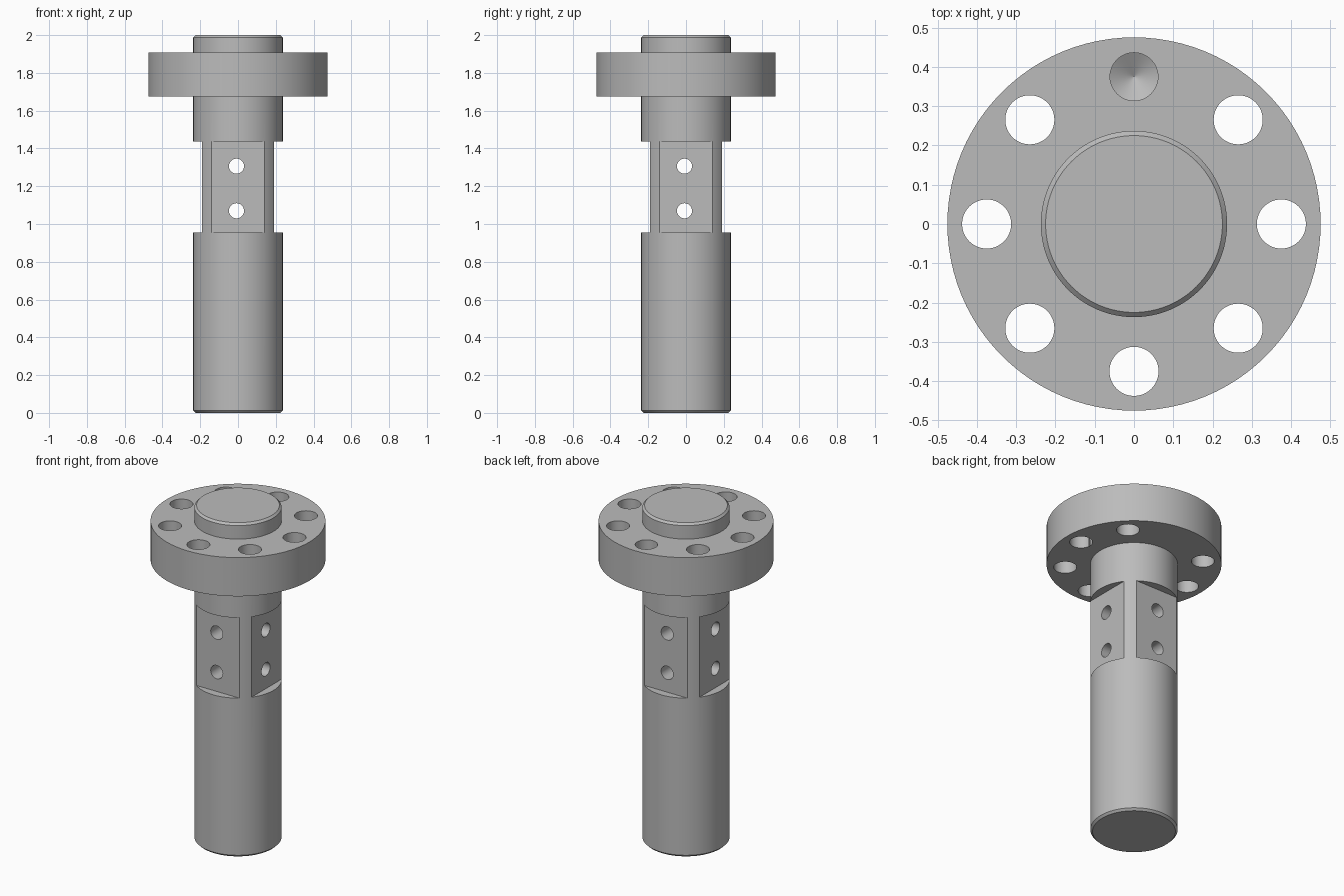
import bpy
import math
from mathutils import Vector

cube = bpy.data.objects.get("Cube")
if cube:
    bpy.data.objects.remove(cube, do_unlink=True)

# Material
grey = bpy.data.materials.new("grey metal")
grey.use_nodes = True
colour = (0.5, 0.5, 0.5, 1)
grey.diffuse_color = colour
grey.node_tree.nodes["Principled BSDF"].inputs["Base Color"].default_value = colour

SHAFT_R, FLANGE_R, CHAMFER = 0.237, 0.475, 0.012
FLANGE_LOW, FLANGE_TOP, HEIGHT = 1.675, 1.907, 2.0
FLAT_LOW, FLAT_TOP, FLAT_DIST = 0.954, 1.436, 0.19
BOLT_CIRCLE = 0.375


def lathe(name, profile, segments):
    """Closed solid of revolution from (radius, z) points, bottom to top."""
    verts, faces = [], []
    for r, z in profile:
        for i in range(segments):
            a = math.tau * i / segments
            verts.append((r * math.cos(a), r * math.sin(a), z))
    for row in range(len(profile) - 1):
        for i in range(segments):
            j = (i + 1) % segments
            low, high = row * segments, (row + 1) * segments
            faces.append((low + i, low + j, high + j, high + i))
    top = (len(profile) - 1) * segments
    faces.append(tuple(reversed(range(segments))))
    faces.append(tuple(range(top, top + segments)))
    mesh = bpy.data.meshes.new(name)
    mesh.from_pydata(verts, [], faces)
    mesh.materials.append(grey)
    obj = bpy.data.objects.new(name, mesh)
    bpy.context.collection.objects.link(obj)
    return obj


def cut(target, cutter):
    """Subtract the cutter from the target and discard it."""
    cutter.hide_render = True
    mod = target.modifiers.new("cut", 'BOOLEAN')
    mod.operation = 'DIFFERENCE'
    mod.solver = 'EXACT'
    mod.object = cutter
    bpy.context.view_layer.objects.active = target
    bpy.ops.object.modifier_apply(modifier=mod.name)
    bpy.data.objects.remove(cutter, do_unlink=True)


# Shaft and flange turned as one piece, with chamfered ends
body = lathe("flanged_shaft", [
    (SHAFT_R - CHAMFER, 0), (SHAFT_R, CHAMFER),
    (SHAFT_R, FLANGE_LOW), (FLANGE_R, FLANGE_LOW),
    (FLANGE_R, FLANGE_TOP), (SHAFT_R, FLANGE_TOP),
    (SHAFT_R, HEIGHT - CHAMFER), (SHAFT_R - CHAMFER, HEIGHT)], 96)

# Four flats milled into the shaft
for k in range(4):
    a = k * math.pi / 2
    depth = 0.2
    centre = Vector((math.cos(a), math.sin(a), 0)) * (FLAT_DIST + depth / 2)
    centre.z = (FLAT_LOW + FLAT_TOP) / 2
    bpy.ops.mesh.primitive_cube_add(size=1, location=centre, rotation=(0, 0, a))
    slab = bpy.context.object
    slab.name = "flat_cutter"
    slab.scale = (depth, 0.4, FLAT_TOP - FLAT_LOW)
    slab.data.materials.append(grey)
    bpy.context.view_layer.update()
    cut(body, slab)

# Cross holes through both pairs of flats, slightly off centre
for z in (1.07, 1.306):
    for along_x in (False, True):
        drill = lathe("cross_drill", [(0.04, -0.4), (0.04, 0.4)], 40)
        if along_x:
            drill.rotation_euler = (0, math.pi / 2, 0)
            drill.location = (0, -0.008, z)
        else:
            drill.rotation_euler = (math.pi / 2, 0, 0)
            drill.location = (-0.008, 0, z)
        bpy.context.view_layer.update()
        cut(body, drill)

# Flange bolt circle: seven through holes and one blind hole at the back
for k in range(8):
    a = k * math.pi / 4
    if k == 2:
        drill = lathe("blind_drill", [(0.0005, 1.735), (0.061, 1.77), (0.061, 2.1)], 48)
    else:
        drill = lathe("bolt_drill", [(0.0625, 1.5), (0.0625, 2.1)], 48)
    drill.location = (BOLT_CIRCLE * math.cos(a), BOLT_CIRCLE * math.sin(a), 0)
    bpy.context.view_layer.update()
    cut(body, drill)

# Smooth round walls, keep machined edges crisp
bpy.ops.object.select_all(action='DESELECT')
body.select_set(True)
bpy.context.view_layer.objects.active = body
bpy.ops.object.shade_smooth_by_angle(angle=math.radians(25))
